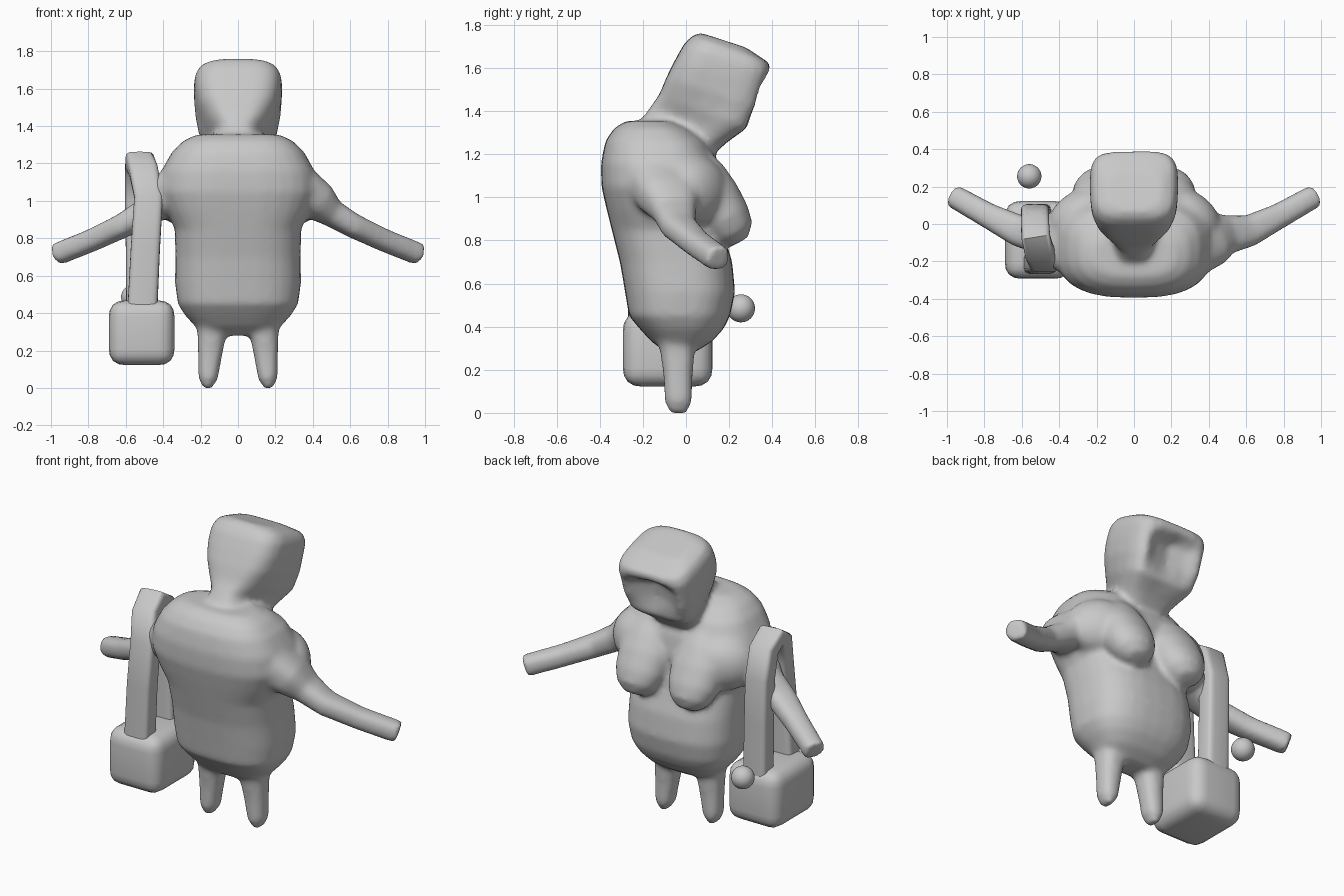
import bpy, bmesh, math
from mathutils import Vector, Matrix

clay = bpy.data.materials.new("grey_clay")
clay.diffuse_color = (0.58, 0.58, 0.58, 1)
X, Y, Z = Vector((1, 0, 0)), Vector((0, 1, 0)), Vector((0, 0, 1))
SIDES = 28


def curve(n):
    """Unit superellipse points."""
    pts = []
    for i in range(SIDES):
        a = 2 * math.pi * i / SIDES
        c, s = math.cos(a), math.sin(a)
        pts.append((math.copysign(abs(c) ** (2 / n), c), math.copysign(abs(s) ** (2 / n), s)))
    return pts


def loft(bm, rings):
    """Closed skin through a list of rings."""
    vs = [[bm.verts.new(p) for p in r] for r in rings]
    faces = [bm.faces.new(vs[0]), bm.faces.new(vs[-1])]
    for a, b in zip(vs, vs[1:]):
        for i in range(SIDES):
            j = (i + 1) % SIDES
            faces.append(bm.faces.new((a[i], a[j], b[j], b[i])))
    bmesh.ops.recalc_face_normals(bm, faces=faces)


def sweep(bm, path, ref, n=2.2, mirror=1):
    """Tube along points (x, y, z, radius across, radius towards ref)."""
    pts = [Vector((p[0] * mirror, p[1], p[2])) for p in path]
    rings = []
    for i, p in enumerate(pts):
        t = (pts[min(i + 1, len(pts) - 1)] - pts[max(i - 1, 0)]).normalized()
        u = t.cross(ref).normalized()
        v = u.cross(t)
        rings.append([p + u * path[i][3] * c + v * path[i][4] * s for c, s in curve(n)])
    loft(bm, rings)


def make(name, bm):
    me = bpy.data.meshes.new(name)
    bm.to_mesh(me)
    bm.free()
    ob = bpy.data.objects.new(name, me)
    bpy.context.collection.objects.link(ob)
    me.materials.append(clay)
    for p in me.polygons:
        p.use_smooth = True
    return ob


def smooth_by_angle(ob, deg):
    bpy.ops.object.select_all(action='DESELECT')
    ob.select_set(True)
    bpy.context.view_layer.objects.active = ob
    bpy.ops.object.shade_smooth_by_angle(angle=math.radians(deg))


body = bmesh.new()

# torso: height, half width, back y, front y
torso = [(0.28, 0.15, -0.09, 0.04), (0.33, 0.23, -0.16, 0.12), (0.39, 0.285, -0.215, 0.175),
         (0.45, 0.322, -0.265, 0.205), (0.56, 0.337, -0.283, 0.228), (0.7, 0.335, -0.307, 0.215),
         (0.85, 0.338, -0.345, 0.17), (0.95, 0.385, -0.37, 0.15), (1.05, 0.425, -0.393, 0.165),
         (1.16, 0.41, -0.395, 0.15), (1.26, 0.355, -0.375, 0.1), (1.32, 0.295, -0.335, 0.02),
         (1.355, 0.22, -0.28, -0.06)]
loft(body, [[Vector((w * c, (b + f) / 2 + (f - b) / 2 * s, z)) for c, s in curve(2.7)]
            for z, w, b, f in torso])

# head: back (y, z), front (y, z), half width at back and front, depth of the face hollow
head = [(-0.25, 1.30, 0.12, 1.19, 0.13, 0.13, 0), (-0.165, 1.42, 0.19, 1.255, 0.09, 0.195, 0),
        (-0.125, 1.475, 0.30, 1.315, 0.15, 0.235, 0.02), (-0.09, 1.56, 0.35, 1.41, 0.205, 0.242, 0.09),
        (-0.05, 1.64, 0.375, 1.50, 0.228, 0.242, 0.10), (-0.01, 1.712, 0.4, 1.57, 0.232, 0.24, 0.02),
        (0.03, 1.752, 0.392, 1.62, 0.207, 0.222, 0), (0.07, 1.763, 0.28, 1.695, 0.14, 0.16, 0)]
rings = []
for yb, zb, yf, zf, wb, wf, dent in head:
    ring = []
    for c, s in curve(3.6):
        k = (1 + s) / 2
        p = Vector(((wb + (wf - wb) * k) * c, yb + (yf - yb) * k, zb + (zf - zb) * k))
        if s > 0.8:
            p += Vector((0, -0.88, 0.45)) * dent * max(0, 1 - (abs(p.x) / 0.18) ** 2)
        ring.append(p)
    rings.append(ring)
loft(body, rings)

for m in (-1, 1):
    # arm
    sweep(body, [(0.20, -0.13, 1.12, 0.15, 0.11), (0.34, -0.11, 1.06, 0.16, 0.12),
                 (0.42, -0.08, 1.0, 0.145, 0.105), (0.50, -0.055, 0.935, 0.105, 0.073),
                 (0.62, -0.035, 0.865, 0.085, 0.064), (0.78, 0.045, 0.79, 0.068, 0.06),
                 (0.97, 0.152, 0.714, 0.062, 0.06)], Z, 2.6, m)
    # leg
    sweep(body, [(0.13, -0.04, 0.40, 0.11, 0.12), (0.14, -0.04, 0.29, 0.077, 0.08),
                 (0.15, -0.037, 0.17, 0.064, 0.068), (0.16, -0.035, 0.05, 0.052, 0.063),
                 (0.163, -0.035, -0.002, 0.022, 0.04)], Y, 2.4, m)
    # upper chest between breast and shoulder
    bmesh.ops.create_uvsphere(body, u_segments=24, v_segments=16, radius=1,
                              matrix=Matrix.Translation((0.29 * m, 0.045, 1.03))
                              @ Matrix.Rotation(-0.6 * m, 4, 'Z')
                              @ Matrix.Diagonal((0.19, 0.13, 0.16, 1)))
    # breast
    sweep(body, [(0.16, 0.02, 1.18, 0.10, 0.09), (0.17, 0.075, 1.09, 0.145, 0.115),
                 (0.175, 0.13, 1.0, 0.16, 0.122), (0.177, 0.185, 0.90, 0.148, 0.118),
                 (0.177, 0.225, 0.835, 0.115, 0.096), (0.177, 0.248, 0.792, 0.055, 0.045)],
          Y, 2.1, m)

# the body parts are fused into one soft skin
figure = make("body", body)
rm = figure.modifiers.new("fuse", 'REMESH')
rm.mode = 'VOXEL'
rm.voxel_size = 0.016
rm.use_smooth_shade = True
sm = figure.modifiers.new("soften", 'SMOOTH')
sm.factor = 0.5
sm.iterations = 10

# shoulder bag
bm = bmesh.new()
bmesh.ops.create_cube(bm, size=1, matrix=Matrix.Translation((-0.515, -0.085, 0.295))
                      @ Matrix.Diagonal((0.35, 0.415, 0.345, 1)))
bmesh.ops.bevel(bm, geom=bm.edges[:], offset=0.085, segments=4, profile=0.55, affect='EDGES')
smooth_by_angle(make("bag", bm), 50)

# bag strap looping over the arm
bm = bmesh.new()
sweep(bm, [(-0.512, -0.21, 0.40, 0.058, 0.08), (-0.495, -0.21, 0.75, 0.058, 0.078),
           (-0.478, -0.20, 1.02, 0.058, 0.077), (-0.505, -0.15, 1.16, 0.056, 0.077),
           (-0.525, -0.07, 1.21, 0.053, 0.077), (-0.53, 0.01, 1.16, 0.056, 0.075),
           (-0.53, 0.048, 1.0, 0.058, 0.075), (-0.525, 0.05, 0.75, 0.058, 0.075),
           (-0.52, 0.05, 0.40, 0.058, 0.077)], X, 4.5)
smooth_by_angle(make("bag_strap", bm), 50)

# small ball by the bag
bm = bmesh.new()
bmesh.ops.create_uvsphere(bm, u_segments=32, v_segments=16, radius=0.065,
                          matrix=Matrix.Translation((-0.56, 0.255, 0.485)))
make("ball", bm)
